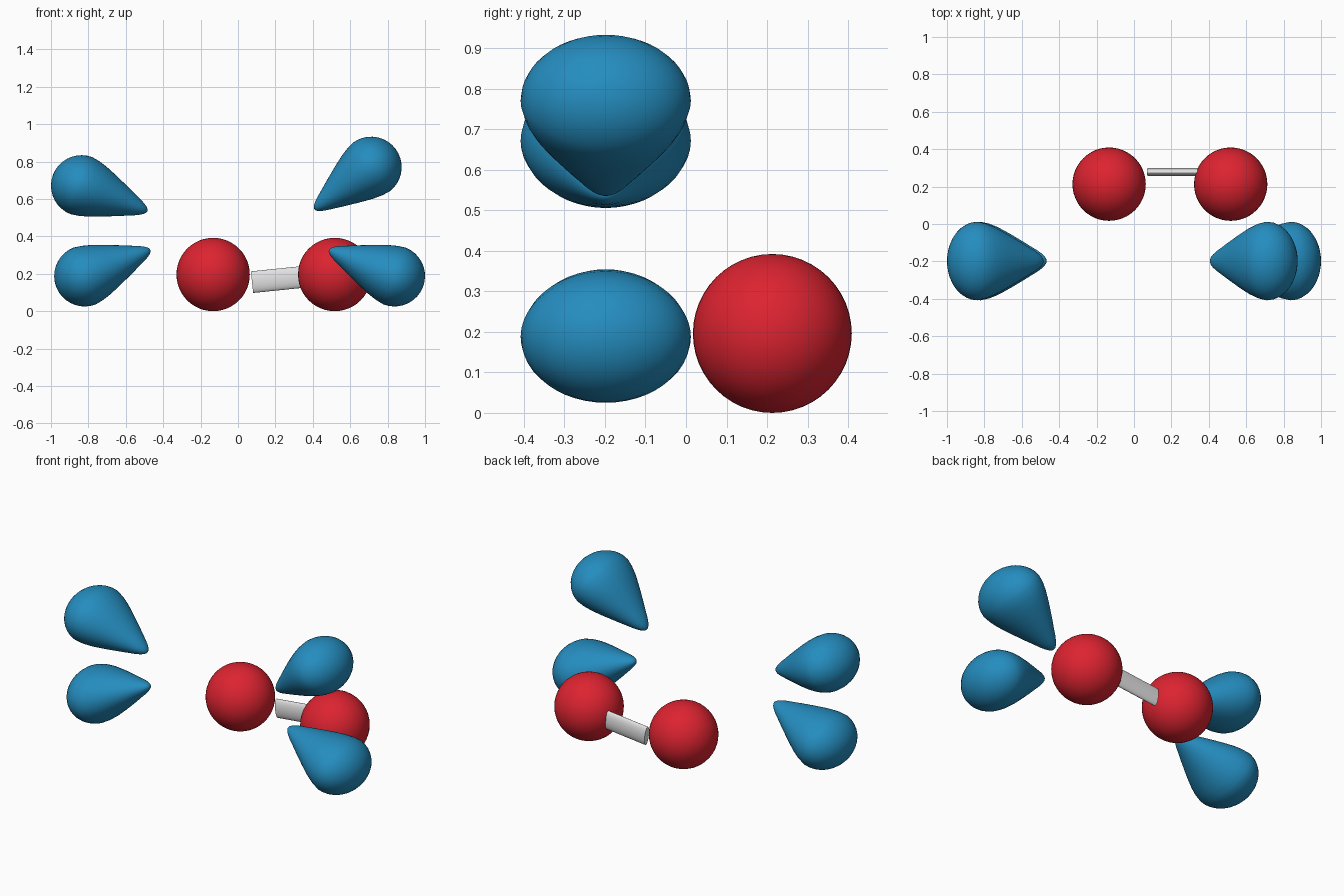
import bpy, bmesh, math
from mathutils import Vector, Matrix

if "Cube" in bpy.data.objects:
    bpy.data.objects.remove(bpy.data.objects["Cube"])


def material(name, rgb):
    m = bpy.data.materials.new(name)
    m.diffuse_color = (*rgb, 1)
    m.use_nodes = True
    m.node_tree.nodes["Principled BSDF"].inputs["Base Color"].default_value = m.diffuse_color
    return m


BLUE = material("blue", (0.018, 0.265, 0.52))
RED = material("red", (0.72, 0.017, 0.03))
GREY = material("light_grey", (0.76, 0.76, 0.76))


def finish(obj, name, mat, angle=60):
    obj.name = name
    obj.data.materials.append(mat)
    bpy.ops.object.select_all(action='DESELECT')
    obj.select_set(True)
    bpy.context.view_layer.objects.active = obj
    bpy.ops.object.shade_smooth_by_angle(angle=math.radians(angle))


# Teardrop profile: (distance from tip, radius); the far end is a round cap
CAP, BULGE = 0.163, 0.378
PROFILE = [(0.0, 0.0), (0.003, 0.010), (0.012, 0.020), (0.028, 0.031),
           (0.055, 0.045), (0.09, 0.060), (0.13, 0.078), (0.17, 0.095),
           (0.21, 0.112), (0.25, 0.128), (0.29, 0.143), (0.335, 0.156)]
PROFILE += [(BULGE + CAP * math.sin(a), CAP * math.cos(a))
            for a in (math.radians(d) for d in range(0, 91, 10))]
Y_STRETCH = 0.21 / CAP  # lobes are wider front to back


def lobe(name, tip, bulge, segments=48):
    bm = bmesh.new()
    verts = [bm.verts.new((r, 0, s)) for s, r in PROFILE]
    edges = [bm.edges.new(p) for p in zip(verts, verts[1:])]
    bmesh.ops.spin(bm, geom=verts + edges, cent=(0, 0, 0), axis=(0, 0, 1),
                   angle=math.tau, steps=segments, use_duplicate=False)
    bmesh.ops.remove_doubles(bm, verts=bm.verts, dist=1e-4)
    # lay the lobe along its axis in the xz plane
    axis = Vector((bulge[0] - tip[0], 0, bulge[1] - tip[1])).normalized()
    side = Vector((0, 1, 0))
    rot = Matrix((side.cross(axis), side, axis)).transposed().to_4x4()
    start = Vector((bulge[0], -0.198, bulge[1])) - axis * BULGE
    bmesh.ops.transform(bm, verts=bm.verts, matrix=Matrix.Translation(start) @ rot
                        @ Matrix.Diagonal((1, Y_STRETCH, 1, 1)))
    bmesh.ops.recalc_face_normals(bm, faces=bm.faces)
    mesh = bpy.data.meshes.new(name)
    bm.to_mesh(mesh)
    bm.free()
    obj = bpy.data.objects.new(name, mesh)
    bpy.context.collection.objects.link(obj)
    finish(obj, name, BLUE)


# Four lone-pair lobes pointing inwards
lobe("upper_left_lobe", (-0.485, 0.535), (-0.837, 0.671))
lobe("upper_right_lobe", (0.41, 0.545), (0.712, 0.770))
lobe("lower_left_lobe", (-0.467, 0.328), (-0.820, 0.188))
lobe("lower_right_lobe", (0.484, 0.328), (0.837, 0.188))

# Two red atoms
for name, x in (("left_atom", -0.133), ("right_atom", 0.517)):
    bpy.ops.mesh.primitive_uv_sphere_add(segments=48, ring_count=24, radius=0.196,
                                         location=(x, 0.213, 0.196))
    finish(bpy.context.object, name, RED)

# Flattened rod between the atoms, slightly tilted
a, b = Vector((0.075, 0.278, 0.155)), Vector((0.347, 0.278, 0.183))
bpy.ops.mesh.primitive_cylinder_add(vertices=48, radius=1, depth=(b - a).length)
rod = bpy.context.object
rod.scale = (0.058, 0.021, 1)
rod.location = (a + b) / 2
rod.rotation_euler = (0, math.atan2(b.x - a.x, b.z - a.z), 0)
finish(rod, "bond_rod", GREY, 40)
